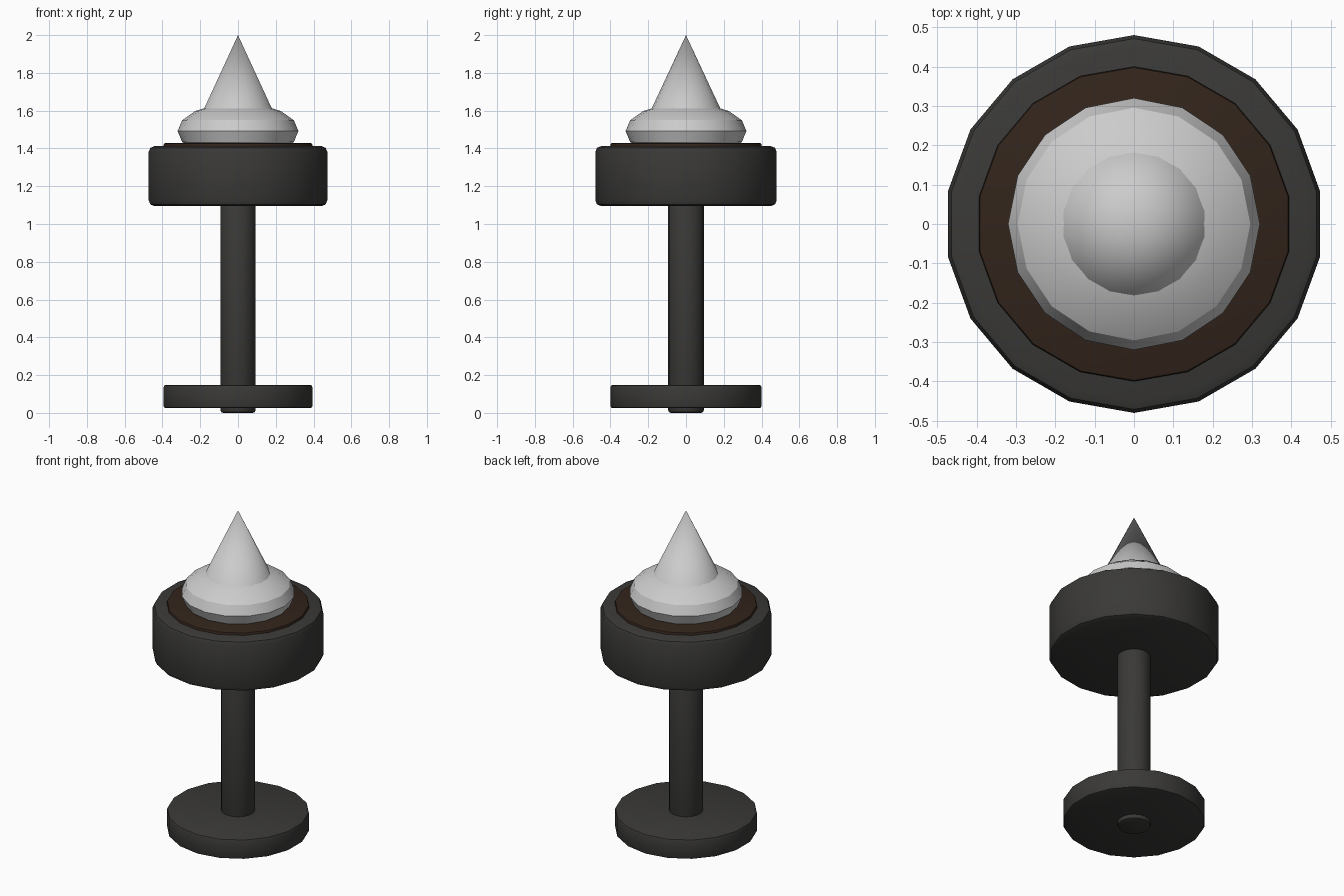
import bpy
from math import radians

if "Cube" in bpy.data.objects:
    bpy.data.objects.remove(bpy.data.objects["Cube"])


def material(name, rgb):
    m = bpy.data.materials.new(name)
    m.diffuse_color = (*rgb, 1)
    m.use_nodes = True
    m.node_tree.nodes["Principled BSDF"].inputs["Base Color"].default_value = m.diffuse_color
    return m


iron = material("iron", (0.042, 0.041, 0.039))
coal = material("coal", (0.032, 0.018, 0.011))


def finish(name, mat=None, bevel=0):
    ob = bpy.context.object
    ob.name = name
    if mat:
        ob.data.materials.append(mat)
    if bevel:
        b = ob.modifiers.new("bevel", 'BEVEL')
        b.width = bevel
        b.segments = 2
        b.limit_method = 'ANGLE'
        b.angle_limit = radians(40)
        bpy.ops.object.modifier_apply(modifier="bevel")
    bpy.ops.object.shade_smooth_by_angle(angle=radians(30))
    return ob


def disc(name, radius, z0, z1, mat, bevel):
    bpy.ops.mesh.primitive_cylinder_add(
        vertices=18, radius=radius, depth=z1 - z0, location=(0, 0, (z0 + z1) / 2))
    return finish(name, mat, bevel)


# Stand: foot, post and bowl
disc("foot", 0.40, 0.025, 0.148, iron, 0.012)
disc("post", 0.095, 0.0, 1.15, iron, 0.015)
disc("bowl", 0.48, 1.095, 1.412, iron, 0.03)

# Bed of coals just above the bowl rim
disc("coal_bed", 0.40, 1.33, 1.428, coal, 0.008)

# Flame: squashed ball with a pointed tip
bpy.ops.mesh.primitive_uv_sphere_add(segments=16, ring_count=8, radius=1, location=(0, 0, 1.492))
bpy.context.object.scale = (0.32, 0.32, 0.15)
bpy.ops.object.transform_apply(location=False, rotation=False, scale=True)
finish("flame_base")
bpy.ops.mesh.primitive_cone_add(vertices=18, radius1=0.22, radius2=0, depth=0.47,
                                location=(0, 0, 1.765))
finish("flame_tip")
